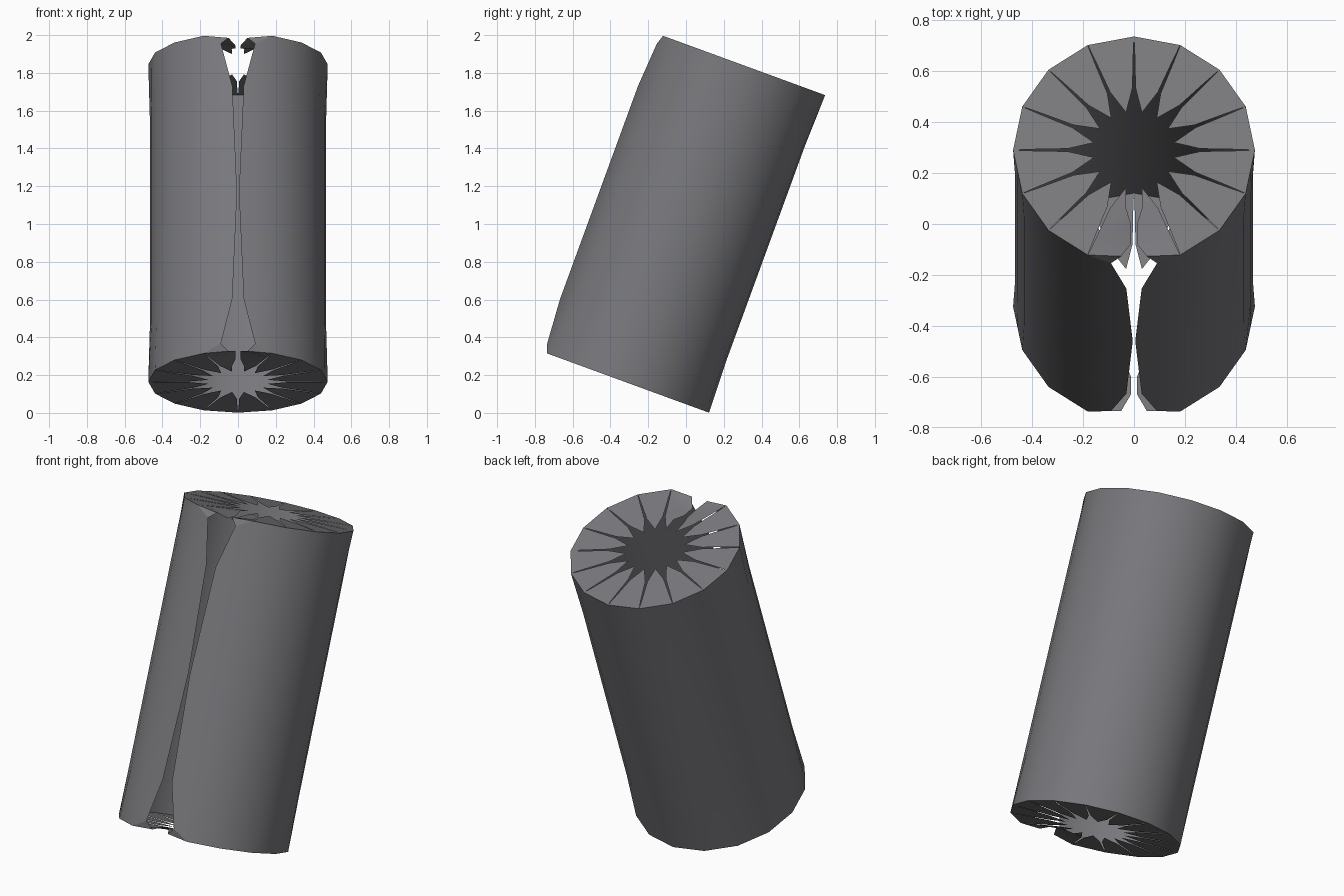
import bpy, bmesh
from math import sin, cos, radians

if "Cube" in bpy.data.objects:
    bpy.data.objects.remove(bpy.data.objects["Cube"])

H = 0.895          # half length of the tube
R, RE = 0.467, 0.475  # body radius, end corner radius
STEP = 11.25       # 32 columns, 16 end flaps
TILT = radians(-20.1)

dark = bpy.data.materials.new("dark_grey")
dark.diffuse_color = (0.19, 0.19, 0.205, 1)
dark.use_nodes = True
dark.node_tree.nodes["Principled BSDF"].inputs["Base Color"].default_value = dark.diffuse_color


def pol(deg, r, w, side=0.0):
    """Point at an angle measured from the front slit; side shifts it tangentially."""
    a = radians(deg)
    return (r * sin(a) + side * cos(a), -r * cos(a) + side * sin(a), w)


def finish(name, bm):
    bmesh.ops.remove_doubles(bm, verts=bm.verts, dist=1e-5)
    me = bpy.data.meshes.new(name)
    bm.to_mesh(me)
    bm.free()
    me.materials.append(dark)
    ob = bpy.data.objects.new(name, me)
    bpy.context.collection.objects.link(ob)
    ob.rotation_euler.x = TILT
    ob.location = (0, -0.017, 1.005)
    bpy.ops.object.select_all(action='DESELECT')
    ob.select_set(True)
    bpy.context.view_layer.objects.active = ob
    bpy.ops.object.shade_smooth_by_angle(angle=radians(40))
    return ob


def face(bm, pts):
    return bm.faces.new([bm.verts.new(p) for p in pts])


# Rolled wall: sheet with a slit at the front that widens toward both ends
bm = bmesh.new()
levels = [-H, -0.6, 0.0, 0.6, H]
slit = {-0.6: 0.03, 0.0: 0.005, 0.6: 0.03}
rings = []
for w in levels:
    end = abs(w) == H
    ring = []
    for i in range(1, 32):
        if not end:
            p = pol(i * STEP, R, w)
        elif i in (1, 31):                     # clipped corners beside the slit
            p = pol(i * STEP, 0.464, w * (1 - 0.05 / H))
        else:
            p = pol(i * STEP, RE if i % 2 == 0 else RE * cos(radians(STEP)), w)
        ring.append(bm.verts.new(p))
    if end:
        ring = [ring[0]] + ring + [ring[-1]]
    else:
        s = slit[w]
        ring = [bm.verts.new((s, -0.472, w))] + ring + [bm.verts.new((-s, -0.472, w))]
    rings.append(ring)
for lo, hi in zip(rings, rings[1:]):
    for i in range(len(lo) - 1):
        vs = list(dict.fromkeys((lo[i], lo[i + 1], hi[i + 1], hi[i])))
        bm.faces.new(vs)
finish("rolled_wall", bm)


# Pointed flaps folded inward over an end
def end_flaps(name, sgn):
    bm = bmesh.new()
    w = sgn * H

    def add(pts):
        face(bm, pts if sgn > 0 else pts[::-1])

    for k in range(1, 15):
        a, m, b = k * 22.5, (k + 0.5) * 22.5, (k + 1) * 22.5
        add([pol(a, RE, w), pol(m, RE * cos(radians(STEP)), w), pol(b, RE, w),
             pol(b, 0.40, w, -0.003), pol(b, 0.26, w, -0.006), pol(m, 0.16, w),
             pol(a, 0.26, w, 0.006), pol(a, 0.40, w, 0.003)])
    # the two bent flaps beside the slit
    for mx in (1, -1):
        corner = pol(STEP, 0.464, sgn * (H - 0.05))
        v = pol(22.5, RE, w)
        loose = (0.05, -0.44, sgn * (H - 0.012))
        edge = (0.012, -0.38, sgn * (H - 0.035))
        inner = (0.012, -0.30, sgn * (H - 0.02))
        fold = pol(8, 0.24, w)
        tip = pol(STEP, 0.16, w)
        g1, g2 = pol(22.5, 0.26, w, -0.006), pol(22.5, 0.40, w, -0.003)
        for pts in ([corner, v, loose], [v, g2, loose], [loose, g2, edge],
                    [edge, g2, inner], [inner, g2, g1, fold], [fold, g1, tip]):
            pts = [(p[0] * mx, p[1], p[2]) for p in pts]
            add(pts if mx > 0 else pts[::-1])
    return finish(name, bm)


end_flaps("top_flaps", 1)
end_flaps("bottom_flaps", -1)
